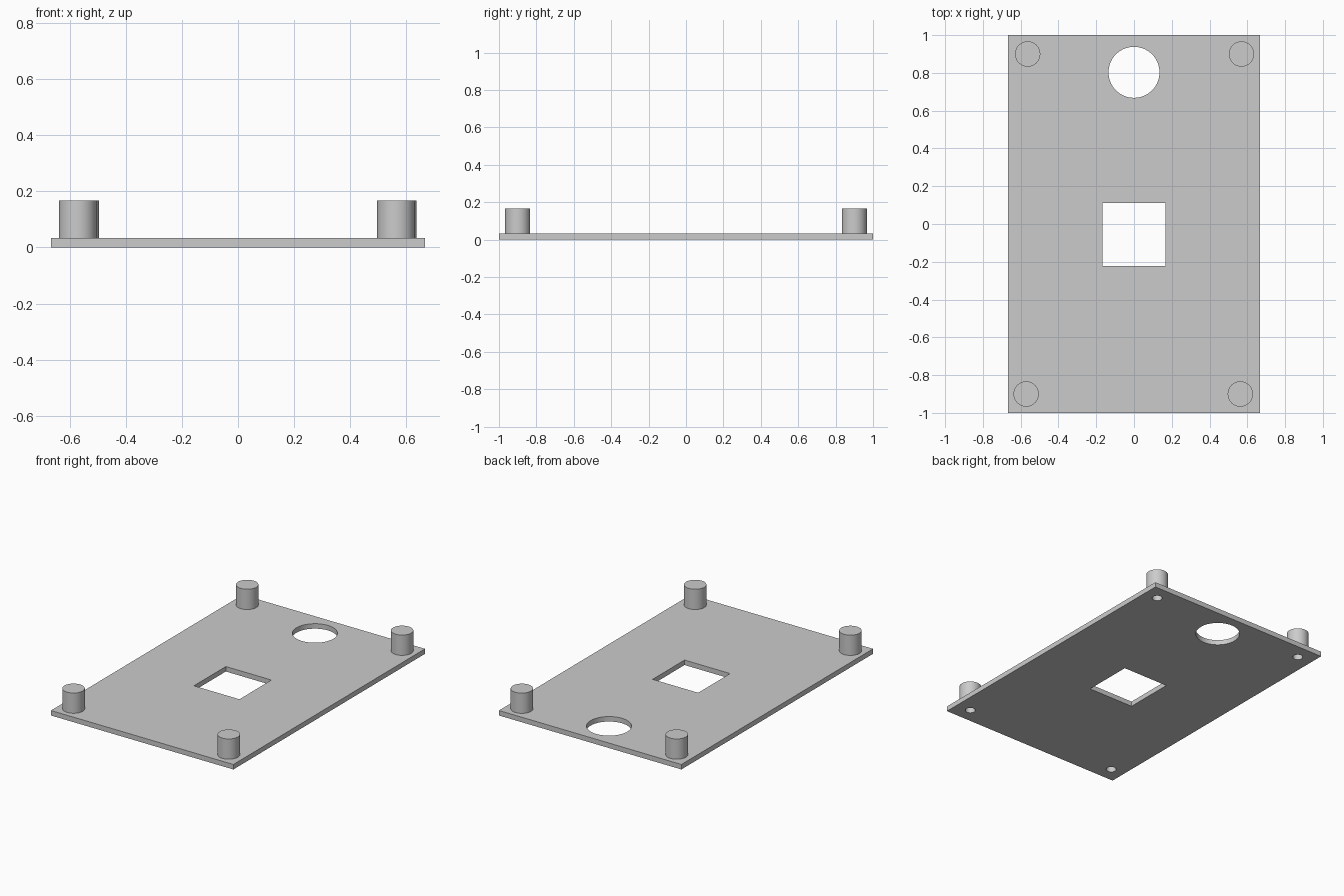
import bpy
import math

cube = bpy.data.objects.get("Cube")
if cube:
    bpy.data.objects.remove(cube, do_unlink=True)

# Single grey finish
grey = bpy.data.materials.new("plain_grey")
grey.use_nodes = True
COLOUR = (0.6, 0.6, 0.6, 1)
grey.diffuse_color = COLOUR
grey.node_tree.nodes["Principled BSDF"].inputs["Base Color"].default_value = COLOUR

THICK, TOP = 0.033, 0.167


def box(name, x, y, z, sx, sy, sz):
    bpy.ops.mesh.primitive_cube_add(size=1, location=(x, y, z))
    ob = bpy.context.object
    ob.name = name
    ob.scale = (sx, sy, sz)
    bpy.ops.object.transform_apply(location=False, rotation=False, scale=True)
    ob.data.materials.append(grey)
    return ob


def cylinder(name, x, y, z0, z1, radius, sides=48):
    bpy.ops.mesh.primitive_cylinder_add(
        vertices=sides, radius=radius, depth=z1 - z0, location=(x, y, (z0 + z1) / 2))
    ob = bpy.context.object
    ob.name = name
    ob.data.materials.append(grey)
    return ob


def apply_boolean(target, tool, operation):
    mod = target.modifiers.new("boolean", "BOOLEAN")
    mod.operation = operation
    mod.solver = "EXACT"
    mod.object = tool
    bpy.context.view_layer.objects.active = target
    bpy.ops.object.modifier_apply(modifier=mod.name)
    bpy.data.objects.remove(tool, do_unlink=True)


# Flat base plate
plate = box("mounting_plate", 0, 0, THICK / 2, 1.333, 2, THICK)

# Corner posts, each with a blind screw hole from below
posts = [(-0.571, -0.9), (0.563, -0.9), (-0.563, 0.9), (0.569, 0.9)]
for x, y in posts:
    apply_boolean(plate, cylinder("post", x, y, 0.01, TOP, 0.067), "UNION")
for x, y in posts:
    apply_boolean(plate, cylinder("screw_hole", x, y, -0.05, 0.133, 0.031, 24), "DIFFERENCE")

# Round and square openings through the plate
apply_boolean(plate, cylinder("round_opening", 0, 0.803, -0.1, 0.1, 0.135, 64), "DIFFERENCE")
apply_boolean(plate, box("square_opening", 0, -0.056, 0, 0.333, 0.333, 0.2), "DIFFERENCE")

# Smooth round walls, crisp edges
bpy.ops.object.select_all(action="DESELECT")
plate.select_set(True)
bpy.context.view_layer.objects.active = plate
bpy.ops.object.shade_smooth_by_angle(angle=math.radians(30))
